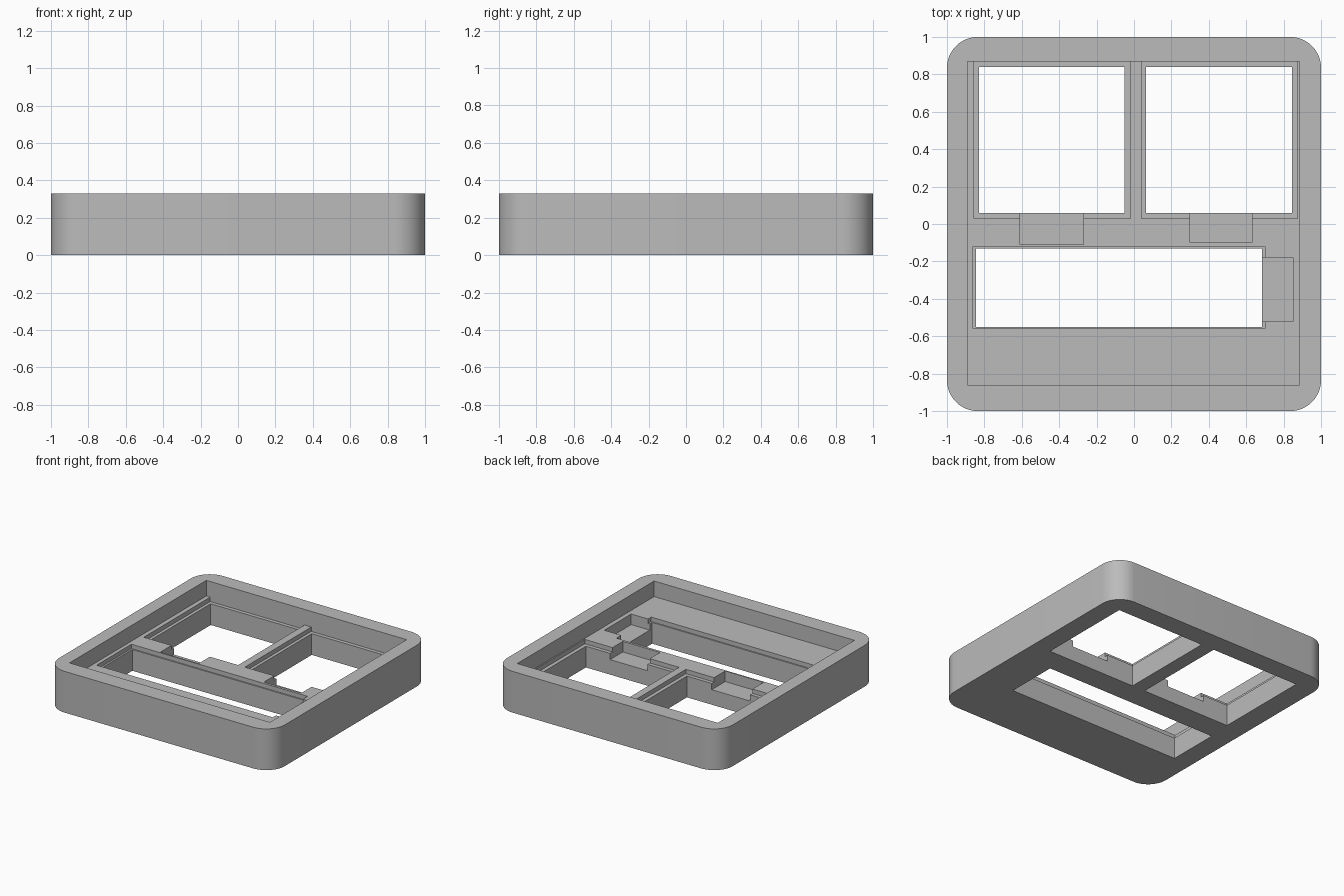
import bpy, bmesh

cube = bpy.data.objects.get("Cube")
if cube:
    bpy.data.objects.remove(cube, do_unlink=True)

HEIGHT = 0.33
FLOOR = 0.205      # bottom of the main pocket
LEDGE = 0.17       # rebate around each opening
NOTCH = 0.12       # bottom of the side notches
ABOVE, BELOW = 0.5, -0.1

grey = bpy.data.materials.new("matte grey")
grey.use_nodes = True
grey.diffuse_color = (0.5, 0.5, 0.5, 1)
grey.node_tree.nodes["Principled BSDF"].inputs["Base Color"].default_value = (0.5, 0.5, 0.5, 1)


def box(name, x0, x1, y0, y1, z0, z1, radius=0):
    """Box from its limits, with optionally rounded vertical edges."""
    bm = bmesh.new()
    bmesh.ops.create_cube(bm, size=1)
    for v in bm.verts:
        v.co.x = x0 if v.co.x < 0 else x1
        v.co.y = y0 if v.co.y < 0 else y1
        v.co.z = z0 if v.co.z < 0 else z1
    if radius:
        upright = [e for e in bm.edges
                   if abs(e.verts[0].co.z - e.verts[1].co.z) > 0.01]
        bmesh.ops.bevel(bm, geom=upright, offset=radius, segments=12,
                        profile=0.5, affect='EDGES')
    mesh = bpy.data.meshes.new(name)
    bm.to_mesh(mesh)
    bm.free()
    obj = bpy.data.objects.new(name, mesh)
    bpy.context.collection.objects.link(obj)
    mesh.materials.append(grey)
    return obj


# Rounded square tray
tray = box("tray_frame", -1, 1, -1, 1, 0, HEIGHT, radius=0.165)

# Pocket, rebated openings and notches to cut away
cuts = [
    ("pocket", -0.89, 0.885, -0.86, 0.87, FLOOR, ABOVE),
    ("left_rebate", 0.04, 0.875, 0.03, 0.87, LEDGE, ABOVE),
    ("left_window", 0.065, 0.845, 0.06, 0.84, BELOW, ABOVE),
    ("right_rebate", -0.855, -0.02, 0.03, 0.87, LEDGE, ABOVE),
    ("right_window", -0.83, -0.05, 0.06, 0.84, BELOW, ABOVE),
    ("slot_rebate", -0.86, 0.70, -0.56, -0.12, LEDGE, ABOVE),
    ("slot", -0.845, 0.685, -0.55, -0.13, BELOW, ABOVE),
    ("left_notch", 0.30, 0.63, -0.10, 0.10, NOTCH, ABOVE),
    ("right_notch", -0.61, -0.27, -0.11, 0.10, NOTCH, ABOVE),
    ("slot_end_notch", 0.65, 0.85, -0.52, -0.18, NOTCH, ABOVE),
]
cutters = []
for name, *limits in cuts:
    cutter = box(name + "_cutter", *limits)
    cutter.hide_render = True
    cutters.append(cutter)
    mod = tray.modifiers.new(name, 'BOOLEAN')
    mod.operation = 'DIFFERENCE'
    mod.solver = 'EXACT'
    mod.object = cutter

# Bake the cuts and drop the cutters
bpy.context.view_layer.update()
graph = bpy.context.evaluated_depsgraph_get()
result = bpy.data.meshes.new_from_object(tray.evaluated_get(graph))
tray.modifiers.clear()
tray.data = result
for cutter in cutters:
    bpy.data.objects.remove(cutter, do_unlink=True)

# Smooth the rounded corners only
bpy.ops.object.select_all(action='DESELECT')
tray.select_set(True)
bpy.context.view_layer.objects.active = tray
bpy.ops.object.shade_smooth_by_angle(angle=0.5)
